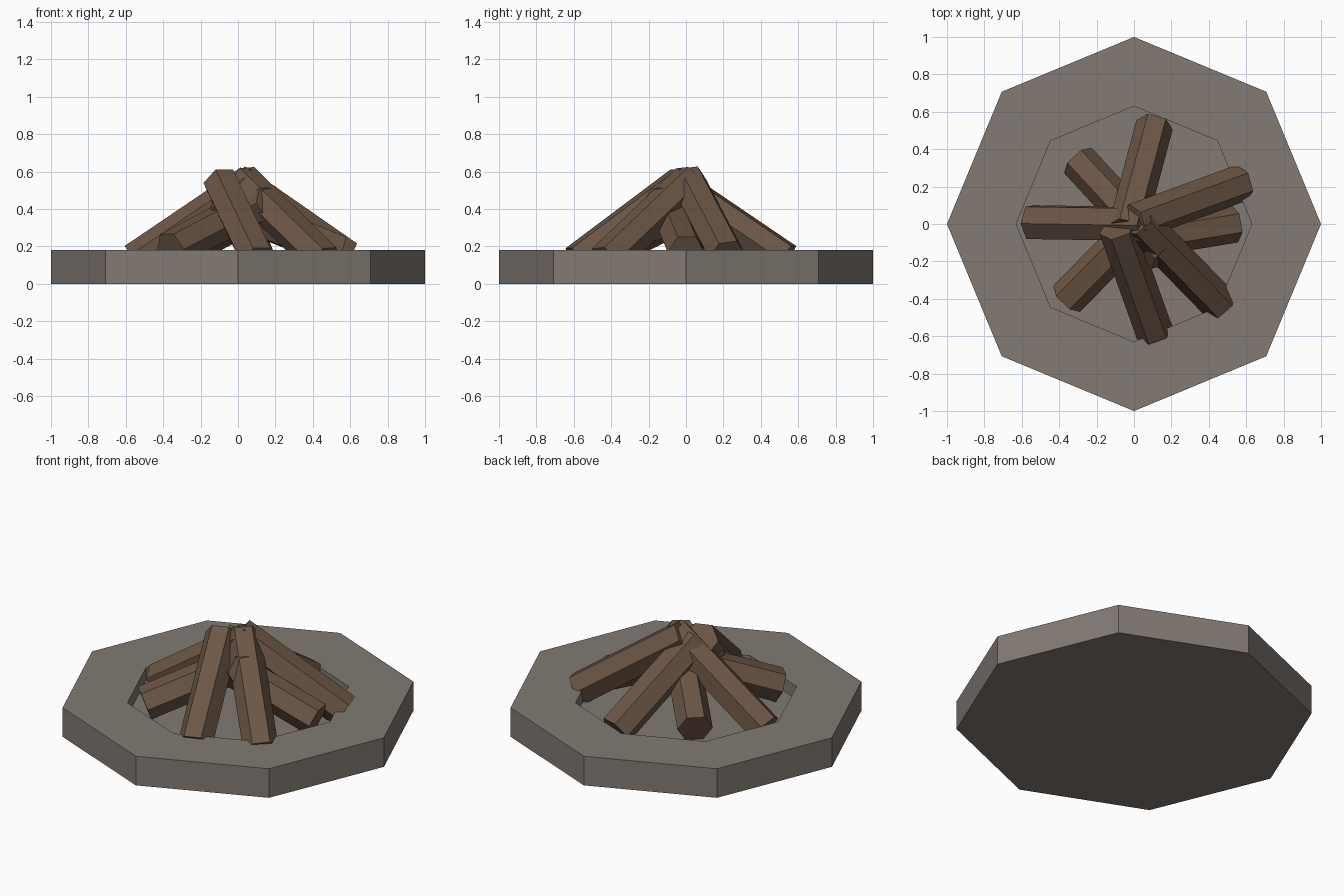
import bpy
import bmesh
from math import cos, sin, pi, radians
from mathutils import Vector

cube = bpy.data.objects.get("Cube")
if cube:
    bpy.data.objects.remove(cube, do_unlink=True)


def material(name, rgb):
    mat = bpy.data.materials.new(name)
    mat.use_nodes = True
    mat.diffuse_color = (*rgb, 1)
    mat.node_tree.nodes["Principled BSDF"].inputs["Base Color"].default_value = (*rgb, 1)
    return mat


STONE = material("grey_stone", (0.225, 0.195, 0.173))
WOOD = material("brown_wood", (0.150, 0.093, 0.061))


def loft(name, rings, mat):
    """Join matching rings of points with quads and cap both ends."""
    bm = bmesh.new()
    loops = [[bm.verts.new(p) for p in ring] for ring in rings]
    for a, b in zip(loops, loops[1:]):
        for i in range(len(a)):
            j = (i + 1) % len(a)
            bm.faces.new((a[i], a[j], b[j], b[i]))
    bm.faces.new(loops[0][::-1])
    bm.faces.new(loops[-1])
    bmesh.ops.recalc_face_normals(bm, faces=bm.faces)
    mesh = bpy.data.meshes.new(name)
    bm.to_mesh(mesh)
    bm.free()
    mesh.materials.append(mat)
    obj = bpy.data.objects.new(name, mesh)
    bpy.context.collection.objects.link(obj)
    return obj


# Octagonal stone base with a sunken fire pit
def octagon(radius, z):
    return [(radius * cos(i * pi / 4), radius * sin(i * pi / 4), z) for i in range(8)]


loft("stone_base", [octagon(1, 0), octagon(1, 0.18), octagon(0.63, 0.18),
                    octagon(0.63, 0.10)], STONE)


# Six-sided logs leaning together at the middle
def log(name, outer, inner, roll=0, radius=0.1):
    outer, inner = Vector(outer), Vector(inner)
    axis = (inner - outer).normalized()
    side = axis.cross(Vector((0, 0, 1))).normalized()
    up = side.cross(axis)
    angles = [radians(roll) + i * pi / 3 for i in range(6)]
    rings = [[c + radius * (side * cos(a) + up * sin(a)) for a in angles]
             for c in (outer, inner)]
    loft(name, rings, WOOD)


# Tall upper logs
log("back_log", (0.11, 0.53, 0.13), (-0.04, -0.03, 0.51))
log("left_back_log", (0.575, 0.22, 0.15), (0.0, 0.01, 0.55), 8)
log("left_front_log", (0.46, -0.43, 0.12), (0.02, 0.02, 0.55), 5)
log("front_log", (0.11, -0.58, 0.12), (-0.09, -0.02, 0.54))
log("right_log", (-0.55, 0.01, 0.12), (0.07, 0.0, 0.54), 25)

# Low inner logs
log("low_left_log", (0.54, 0.0, 0.17), (-0.13, -0.11, 0.44))
log("low_right_front_log", (-0.36, -0.40, 0.185), (0.13, 0.10, 0.44))
log("low_right_back_log", (-0.30, 0.34, 0.18), (0.17, -0.17, 0.43))
